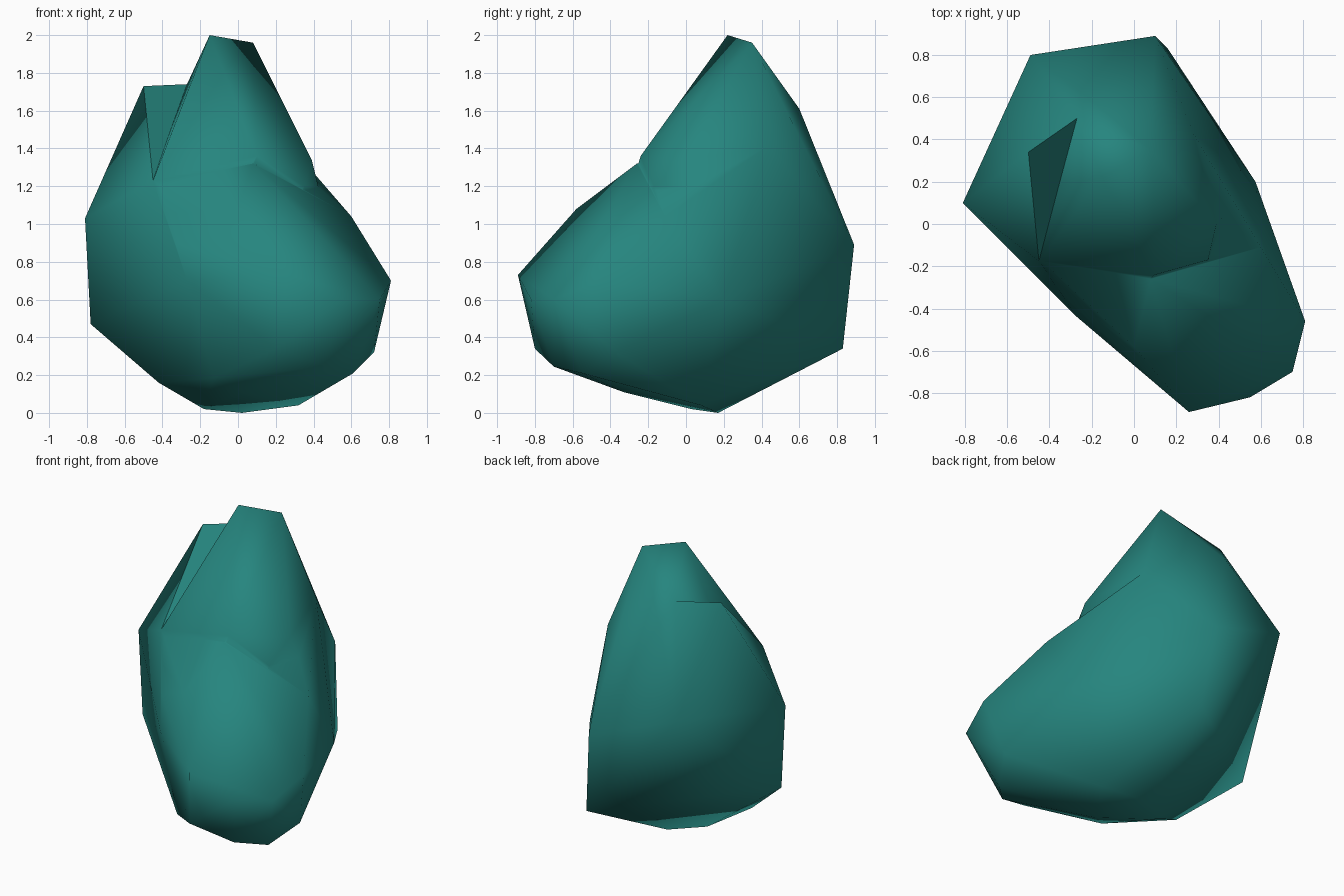
import bpy, bmesh, math

if "Cube" in bpy.data.objects:
    bpy.data.objects.remove(bpy.data.objects["Cube"])

teal = bpy.data.materials.new("teal stone")
teal.diffuse_color = (0.019, 0.235, 0.21, 1)
teal.use_nodes = True
teal.node_tree.nodes["Principled BSDF"].inputs["Base Color"].default_value = teal.diffuse_color


def hull(name, points):
    """Faceted boulder lump: the convex hull of a few corner points."""
    bm = bmesh.new()
    for p in points:
        bm.verts.new(p)
    res = bmesh.ops.convex_hull(bm, input=bm.verts)
    loose = {g for g in res["geom_interior"] if isinstance(g, bmesh.types.BMVert)}
    bmesh.ops.delete(bm, geom=list(loose), context='VERTS')
    bmesh.ops.recalc_face_normals(bm, faces=bm.faces)
    me = bpy.data.meshes.new(name)
    bm.to_mesh(me)
    bm.free()
    me.materials.append(teal)
    ob = bpy.data.objects.new(name, me)
    bpy.context.collection.objects.link(ob)
    return ob


# Corners shared between lumps
base = [(.02, .17, 0), (-.18, .03, .02), (.32, .08, .04), (.03, -.33, .11),
        (-.42, -.10, .16), (-.13, -.46, .185)]
left = [(-.81, .10, 1.03), (-.78, .10, .47)]
back = [(.10, .89, .89), (.16, .83, .34)]
back_left = [(-.49, .80, 1.10), (-.22, .60, 1.61)]
front = [(.26, -.89, .73), (.20, -.80, .34), (.46, -.70, .245)]
belly = (-.27, -.44, .70)
notch = (-.27, .50, 1.74)
fin = (-.45, -.175, 1.23)
ridge_end = (.28, .43, 1.41)
side = (.575, .20, .60)

# Main body with the peak and its overhanging ridges on both sides
body = hull("boulder", base + back + back_left + [
    belly, left[1], (-.15, .22, 2.0), (.08, .35, 1.96), fin, notch, (.10, -.24, 1.36),
    ridge_end, (.39, 0, 1.34), (.35, -.17, 1.20), side])

# Left shoulder, stepped down behind the peak
shoulder = hull("left_shoulder", left + back_left + base[1:2] + base[4:5] + [
    (-.50, .34, 1.73), notch, fin, belly, back[1]])

# Broad foot at the front and right
foot = hull("front_foot", base + left + front + [
    belly, (0, -.58, 1.08), (.08, -.26, 1.32), (-.44, -.17, 1.21),
    ridge_end, side, (.60, -.11, 1.04), (.81, -.46, .70),
    (.75, -.70, .60), (.55, -.82, .60), (.61, -.55, .21), (.72, -.37, .32)])

# Fuse the lumps into one stone
bpy.context.view_layer.objects.active = body
for lump in (shoulder, foot):
    mod = body.modifiers.new("fuse", 'BOOLEAN')
    mod.operation = 'UNION'
    mod.solver = 'EXACT'
    mod.object = lump
    bpy.ops.object.modifier_apply(modifier=mod.name)
    bpy.data.objects.remove(lump, do_unlink=True)

# Soft shading with only the hard creases kept
bpy.ops.object.select_all(action='DESELECT')
body.select_set(True)
bpy.ops.object.shade_smooth_by_angle(angle=math.radians(65))
